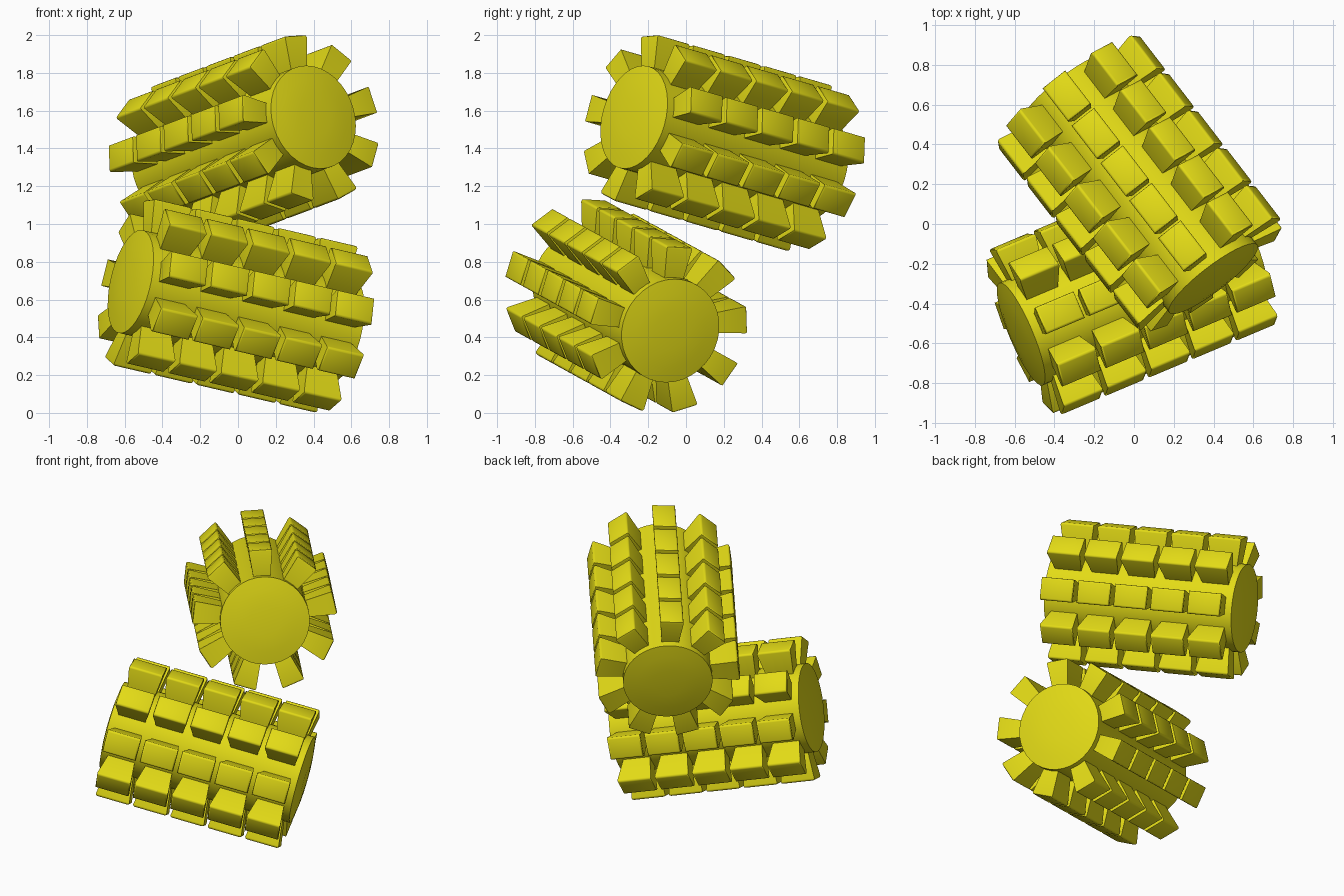
import bpy, bmesh
from math import radians, pi, sin, cos
from mathutils import Matrix, Vector

cube = bpy.data.objects.get("Cube")
if cube:
    bpy.data.objects.remove(cube, do_unlink=True)

yellow = bpy.data.materials.new("yellow")
yellow.use_nodes = True
colour = (0.77, 0.71, 0.008, 1)
yellow.diffuse_color = colour
yellow.node_tree.nodes["Principled BSDF"].inputs["Base Color"].default_value = colour

LENGTH, RADIUS, ROWS, STUDS = 1.24, 0.28, 9, 5
PHASE = radians(-3)


def finish(bm, name, frame, angle):
    bmesh.ops.recalc_face_normals(bm, faces=bm.faces)
    mesh = bpy.data.meshes.new(name)
    bm.to_mesh(mesh)
    bm.free()
    mesh.materials.append(yellow)
    obj = bpy.data.objects.new(name, mesh)
    bpy.context.collection.objects.link(obj)
    obj.matrix_world = frame
    bpy.ops.object.select_all(action='DESELECT')
    obj.select_set(True)
    bpy.context.view_layer.objects.active = obj
    bpy.ops.object.shade_smooth_by_angle(angle=radians(angle))


def stud(bm, x, base, top, z0, z1, turn, bevel):
    """Flared block with a softened cap; sizes are (length, width)."""
    rings = []
    for (length, width), z in ((base, z0), (top, z1)):
        rings.append([bm.verts.new((x + sx * length / 2, sy * width / 2, z))
                      for sx, sy in ((-1, -1), (1, -1), (1, 1), (-1, 1))])
    low, high = rings
    bm.faces.new(low)
    cap = bm.faces.new(high)
    for i in range(4):
        j = (i + 1) % 4
        bm.faces.new((low[i], low[j], high[j], high[i]))
    out = bmesh.ops.bevel(bm, geom=list(cap.edges), offset=bevel,
                          segments=2, profile=0.5, affect='EDGES')
    verts = set(low) | {v for f in out["faces"] for v in f.verts}
    bmesh.ops.rotate(bm, verts=list(verts), cent=(0, 0, 0),
                     matrix=Matrix.Rotation(turn, 3, 'X'))


def drum(name, frame):
    """Round drum with very slightly domed ends."""
    bm = bmesh.new()
    profile = [(-0.02, 0.1), (-0.012, 0.2), (0, RADIUS)]
    half = [(-LENGTH / 2 + dx, r) for dx, r in profile]
    outline = half + [(-x, r) for x, r in reversed(half)]
    n = 36
    rings = [[bm.verts.new((x, r * cos(2 * pi * i / n), r * sin(2 * pi * i / n)))
              for i in range(n)] for x, r in outline]
    for a, b in zip(rings, rings[1:]):
        for i in range(n):
            j = (i + 1) % n
            bm.faces.new((a[i], a[j], b[j], b[i]))
    bm.faces.new(rings[0])
    bm.faces.new(rings[-1])
    finish(bm, name, frame, 35)


def roller(name, centre, axis):
    x = Vector(axis).normalized()
    z = (Vector((0, 0, 1)) - x * x.z).normalized()
    y = z.cross(x)
    frame = Matrix.Translation(centre) @ Matrix((x, y, z)).transposed().to_4x4()
    drum(name + "_drum", frame)
    # Rows of studs around the drum, narrow at the root and wide at the cap
    bm = bmesh.new()
    pitch = LENGTH / STUDS - 0.004
    for row in range(ROWS):
        turn = PHASE + row * 2 * pi / ROWS
        for k in range(STUDS):
            place = (k - (STUDS - 1) / 2) * pitch
            stud(bm, place, (0.17, 0.105), (0.222, 0.148), 0.26, 0.45, turn, 0.014)
    finish(bm, name + "_studs", frame, 50)


roller("lower_roller", (-0.01, -0.318, 0.565), (0.90, 0.38, -0.21))
roller("upper_roller", (0.03, 0.203, 1.427), (-0.595, 0.772, -0.224))
